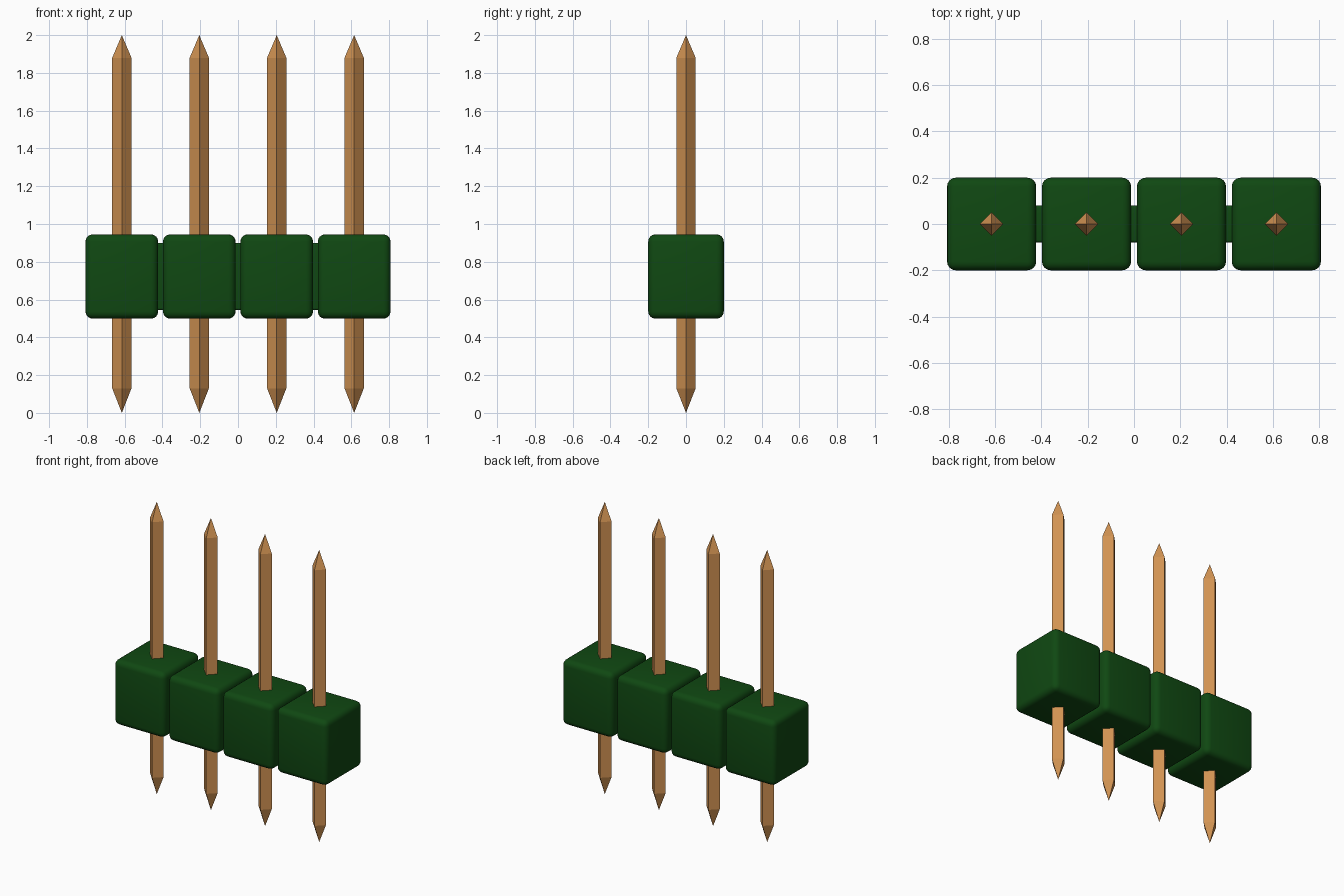
import bpy
import bmesh
import math

cube = bpy.data.objects.get("Cube")
if cube:
    bpy.data.objects.remove(cube, do_unlink=True)

PITCH = 0.41
COUNT = 4


def make_material(name, color):
    mat = bpy.data.materials.new(name)
    mat.use_nodes = True
    mat.diffuse_color = color
    mat.node_tree.nodes["Principled BSDF"].inputs["Base Color"].default_value = color
    return mat


green = make_material("dark green plastic", (0.005, 0.065, 0.006, 1))
copper = make_material("copper metal", (0.64, 0.29, 0.085, 1))


def add_object(name, bm, mat):
    bmesh.ops.recalc_face_normals(bm, faces=bm.faces)
    mesh = bpy.data.meshes.new(name)
    bm.to_mesh(mesh)
    bm.free()
    mesh.materials.append(mat)
    obj = bpy.data.objects.new(name, mesh)
    bpy.context.collection.objects.link(obj)
    return obj


def rounded_box(name, location, size, radius):
    bm = bmesh.new()
    bmesh.ops.create_cube(bm, size=1)
    bmesh.ops.scale(bm, vec=size, verts=bm.verts)
    obj = add_object(name, bm, green)
    obj.location = location
    bevel = obj.modifiers.new("rounded edges", "BEVEL")
    bevel.width = radius
    bevel.segments = 4
    bpy.ops.object.select_all(action="DESELECT")
    obj.select_set(True)
    bpy.context.view_layer.objects.active = obj
    bpy.ops.object.modifier_apply(modifier=bevel.name)
    bpy.ops.object.shade_smooth_by_angle(angle=math.radians(35))


def pointed_pin(name, x, radius=0.051):
    # Square shaft turned by 45 degrees, with a pyramid at each end
    bm = bmesh.new()
    rings = []
    for z in (0.13, 1.88):
        rings.append([bm.verts.new((radius * math.cos(i * math.pi / 2),
                                    radius * math.sin(i * math.pi / 2), z))
                      for i in range(4)])
    bottom, top = bm.verts.new((0, 0, 0)), bm.verts.new((0, 0, 2))
    low, high = rings
    for i in range(4):
        j = (i + 1) % 4
        bm.faces.new((low[i], low[j], high[j], high[i]))
        bm.faces.new((bottom, low[j], low[i]))
        bm.faces.new((top, high[i], high[j]))
    add_object(name, bm, copper).location.x = x


# Housing blocks and pins
for n in range(COUNT):
    x = (n - (COUNT - 1) / 2) * PITCH
    rounded_box(f"housing_block_{n + 1}", (x, 0, 0.722), (0.385, 0.4, 0.446), 0.038)
    pointed_pin(f"pin_{n + 1}", x)

# Narrow bridges joining neighbouring blocks
for n in range(COUNT - 1):
    x = (n - (COUNT - 2) / 2) * PITCH
    rounded_box(f"bridge_{n + 1}", (x, 0, 0.722), (0.12, 0.16, 0.356), 0.012)
